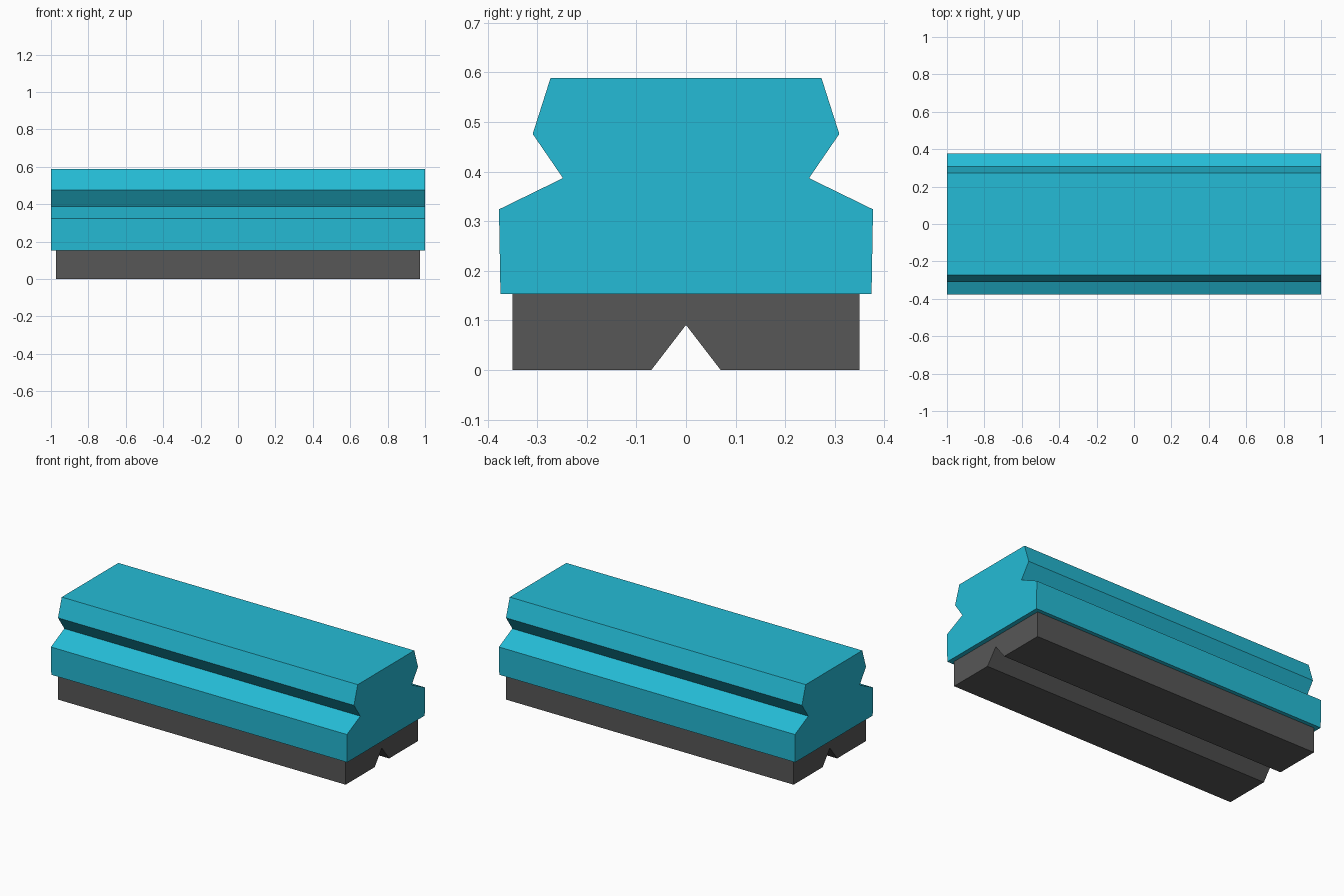
import bpy, bmesh

if "Cube" in bpy.data.objects:
    bpy.data.objects.remove(bpy.data.objects["Cube"])


def material(name, rgb):
    m = bpy.data.materials.new(name)
    m.diffuse_color = (*rgb, 1.0)
    m.use_nodes = True
    m.node_tree.nodes["Principled BSDF"].inputs["Base Color"].default_value = m.diffuse_color
    return m


def extruded_profile(name, half, length, mat):
    """Mirror a half profile of (y, z) points across y = 0 and extrude it along x."""
    outline = half + [(-y, z) for y, z in reversed(half) if y > 0]
    bm = bmesh.new()
    face = bm.faces.new([bm.verts.new((-length / 2, y, z)) for y, z in outline])
    ext = bmesh.ops.extrude_face_region(bm, geom=[face])
    moved = [v for v in ext["geom"] if isinstance(v, bmesh.types.BMVert)]
    bmesh.ops.translate(bm, vec=(length, 0, 0), verts=moved)
    bmesh.ops.recalc_face_normals(bm, faces=bm.faces)
    mesh = bpy.data.meshes.new(name)
    bm.to_mesh(mesh)
    bm.free()
    mesh.materials.append(mat)
    obj = bpy.data.objects.new(name, mesh)
    bpy.context.collection.objects.link(obj)
    return obj


cyan = material("cyan plastic", (0.018, 0.50, 0.67))
grey = material("dark grey felt", (0.095, 0.095, 0.095))

# Grip body with finger grooves along both sides
extruded_profile("grip_body", [
    (0.374, 0.153), (0.377, 0.324), (0.248, 0.387),
    (0.309, 0.476), (0.273, 0.589)], 2.0, cyan)

# Felt pad with a V groove along the underside
extruded_profile("felt_pad", [
    (0.0, 0.091), (0.07, 0.0), (0.35, 0.0), (0.35, 0.153)], 1.945, grey)
